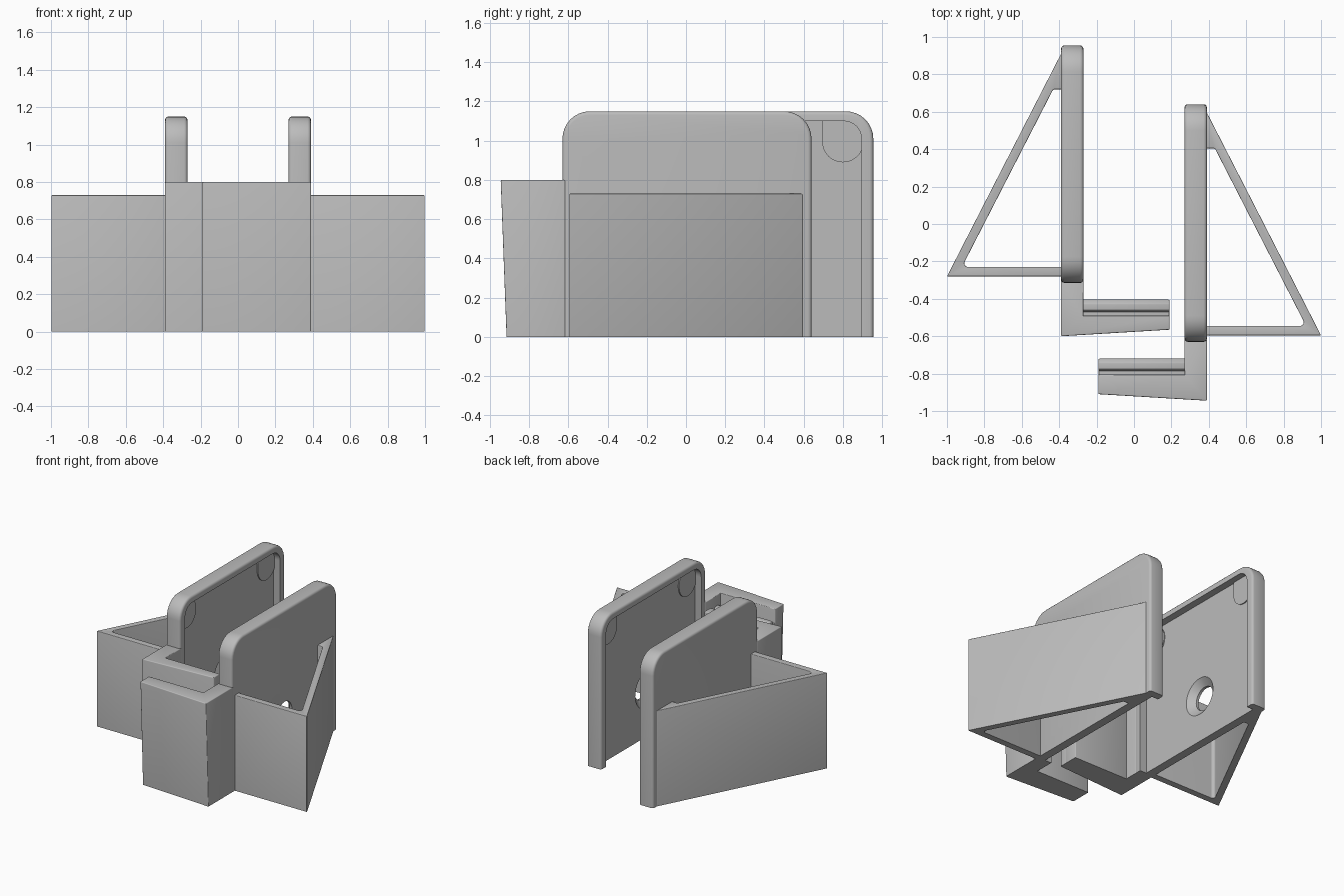
import bpy, bmesh, math
from mathutils import Vector

cube = bpy.data.objects.get("Cube")
if cube:
    bpy.data.objects.remove(cube)

GREY = 0.5
mat = bpy.data.materials.new("plain_grey")
mat.use_nodes = True
mat.diffuse_color = (GREY, GREY, GREY, 1)
mat.node_tree.nodes["Principled BSDF"].inputs["Base Color"].default_value = (GREY, GREY, GREY, 1)


def fillet(points, steps=8):
    """Round the corners of a 2D outline; a third value is the corner radius."""
    out, n = [], len(points)
    for i, p in enumerate(points):
        c = Vector(p[:2])
        if len(p) < 3:
            out.append(c)
            continue
        a = (Vector(points[i - 1][:2]) - c).normalized()
        b = (Vector(points[(i + 1) % n][:2]) - c).normalized()
        half = a.angle(b) / 2
        reach = p[2] / math.tan(half)
        centre = c + (a + b).normalized() * p[2] / math.sin(half)
        start, end = c + a * reach - centre, c + b * reach - centre
        sweep = start.angle_signed(end)
        for k in range(steps + 1):
            t = -sweep * k / steps
            out.append(centre + Vector((start.x * math.cos(t) - start.y * math.sin(t),
                                        start.x * math.sin(t) + start.y * math.cos(t))))
    return out


def circle(y, z, r, n=40):
    return [(y + r * math.cos(k * math.tau / n), z + r * math.sin(k * math.tau / n)) for k in range(n)]


def prism(name, outline, lo, hi, axis, side, shift, bevel=0, taper=0, end_scale=None):
    """Extrude an outline along x or z, mirror it to its side and soften the upper edges."""
    bm = bmesh.new()
    mid = sum((Vector(p) for p in outline), Vector((0, 0))) / len(outline)
    rings = []
    for h in (lo, hi):
        ring = []
        for p in outline:
            q = Vector(p)
            if end_scale and h == hi:
                q = mid + (q - mid) * end_scale
            if axis == "x":
                co = (h, q.x, q.y)
            else:
                front = taper if (h == lo and q.y < -0.86) else 0
                co = (q.x, q.y + front, h)
            ring.append(bm.verts.new((co[0] * side, co[1] + shift, co[2])))
        rings.append(ring)
    a, b = rings
    n = len(outline)
    bm.faces.new(a)
    bm.faces.new(b[::-1])
    for i in range(n):
        bm.faces.new((a[i], b[i], b[(i + 1) % n], a[(i + 1) % n]))
    bmesh.ops.recalc_face_normals(bm, faces=bm.faces)
    if bevel:
        edges = [e for e in bm.edges if e.calc_face_angle_signed() > 0.5
                 and max(v.co.z for v in e.verts) > 0.01]
        bmesh.ops.bevel(bm, geom=edges, offset=bevel, segments=3, profile=0.5,
                        affect="EDGES", clamp_overlap=True)
    mesh = bpy.data.meshes.new(name)
    bm.to_mesh(mesh)
    bm.free()
    mesh.materials.append(mat)
    obj = bpy.data.objects.new(name, mesh)
    bpy.context.collection.objects.link(obj)
    return obj


def cut(obj, cutters):
    """Subtract the cutters, keep the result and remove them."""
    for c in cutters:
        m = obj.modifiers.new("cut", "BOOLEAN")
        m.operation, m.solver, m.object = "DIFFERENCE", "EXACT", c
    bpy.context.view_layer.update()
    result = bpy.data.meshes.new_from_object(obj.evaluated_get(bpy.context.evaluated_depsgraph_get()))
    obj.modifiers.clear()
    obj.data = result
    for c in cutters:
        bpy.data.objects.remove(c)


def bracket(label, side, shift, front, taper):
    def make(part, outline, lo, hi, axis, **kw):
        return prism(label + "_" + part, outline, lo, hi, axis, side, shift, **kw)

    # Upright plate, hollowed on the inner face with a countersunk screw hole
    plate = make("plate", fillet([(-.635, 0), (.635, 0), (.635, 1.15, .14), (-.635, 1.15, .14)]),
                 .27, .39, "x", bevel=.018)
    recess = make("recess", fillet([(-.575, -.1), (.575, -.1), (.575, 1.1, .09), (-.575, 1.1, .09)]),
                  .2, .325, "x")
    hole = make("hole", circle(0, .36, .09), .2, .5, "x")
    sink = make("sink", circle(0, .36, .15), .32, .37, "x", end_scale=.6)
    cut(plate, [recess, hole, sink])
    parts = [plate]

    # Thin round-ended pads in the two upper corners of the recess
    for name, y in (("front_pad", -.48), ("back_pad", .48)):
        pad = fillet([(y - .105, 1.1), (y - .105, .89, .104), (y + .105, .89, .104),
                      (y + .105, 1.1, .09)])
        parts.append(make(name, pad, .317, .33, "x"))

    # Triangular side pocket, open at the top and bottom
    wall = fillet([(.38, -.6), (1, -.6), (.39, .59), (.38, .59), (.38, .4), (.4, .4),
                   (.432, .4, .014), (.92, -.55, .02), (.38, -.55)], 5)
    parts.append(make("pocket_wall", wall, 0, .73, "z", bevel=.012))

    # Angled front arm with its connecting column
    arm = [(.39, -.62), (.39, front), (-.19, front + .035), (-.19, -.81), (.27, -.81), (.27, -.62)]
    parts.append(make("arm", arm, 0, .8, "z", taper=taper, bevel=.006))

    # Stepped rail behind the arm
    rail = [(-.83, 0), (-.725, 0), (-.725, .7), (-.745, .72), (-.78, .72), (-.79, .69),
            (-.81, .69), (-.83, .74)]
    parts.append(make("arm_rail", rail, -.19, .28, "x", bevel=.006))
    return parts


objects = bracket("right_side", 1, .005, -.95, .03) + bracket("left_side", -1, .32, -.92, 0)

bpy.ops.object.select_all(action="DESELECT")
for o in objects:
    o.select_set(True)
bpy.context.view_layer.objects.active = objects[0]
bpy.ops.object.shade_smooth_by_angle(angle=math.radians(35))
